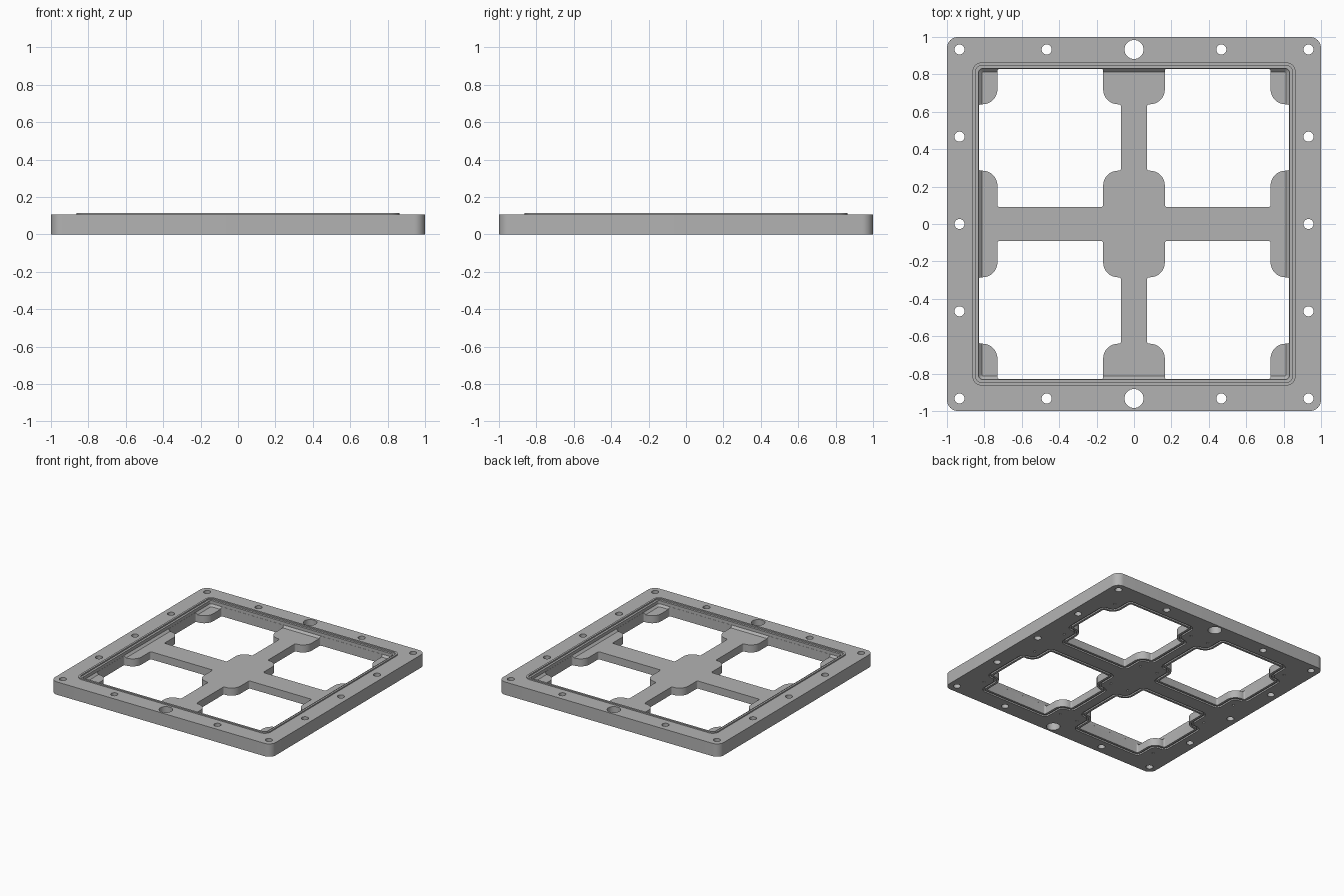
import bpy, bmesh, math
from mathutils import Vector

if "Cube" in bpy.data.objects:
    bpy.data.objects.remove(bpy.data.objects["Cube"])

grey = bpy.data.materials.new("light grey")
grey.diffuse_color = (0.45, 0.45, 0.45, 1)
grey.use_nodes = True
grey.node_tree.nodes["Principled BSDF"].inputs["Base Color"].default_value = grey.diffuse_color


def rounded(corners, n=8):
    """Polygon outline from (x, y, radius) right-angle corners."""
    out = []
    for i, (x, y, r) in enumerate(corners):
        p = Vector((x, y))
        a = (Vector(corners[i - 1][:2]) - p).normalized() * r
        b = (Vector(corners[(i + 1) % len(corners)][:2]) - p).normalized() * r
        for k in range(n + 1):
            t = math.pi / 2 * k / n
            out.append(p + a * (1 - math.sin(t)) + b * (1 - math.cos(t)))
    return out


def square(h, r):
    return rounded([(-h, -h, r), (h, -h, r), (h, h, r), (-h, h, r)])


def circle(x, y, r, n=32):
    return [Vector((x + r * math.cos(2 * math.pi * k / n),
                    y + r * math.sin(2 * math.pi * k / n))) for k in range(n)]


def window(o=0.0):
    """Window outline with pad-shaped corners, grown outward by o."""
    x0, x1, x2, x3 = 0.07 - o, 0.165 - o, 0.73 + o, 0.83 + o
    y0, y1, y2, y3 = 0.09 - o, 0.285 - o, 0.64 + o, 0.83 + o
    s, b = 0.012 + o, 0.08 - o
    return rounded([(x1, y0, s), (x2, y0, s), (x2, y1, b), (x3, y1, s),
                    (x3, y2, s), (x2, y2, b), (x2, y3, s), (x1, y3, s),
                    (x1, y2, b), (x0, y2, s), (x0, y1, s), (x1, y1, b)])


def loft(bm, layers, ring=False):
    """Join equal outlines given as (outline, z); cap the ends or close the ring."""
    loops = [[bm.verts.new((p.x, p.y, z)) for p in pts] for pts, z in layers]
    pairs = list(zip(loops, loops[1:])) + ([(loops[-1], loops[0])] if ring else [])
    for a, b in pairs:
        for i in range(len(a)):
            j = (i + 1) % len(a)
            bm.faces.new((a[i], a[j], b[j], b[i]))
    if not ring:
        bm.faces.new(loops[0][::-1])
        bm.faces.new(loops[-1])


def make(name, parts):
    """Object from a list of (layers, ring) lofts."""
    bm = bmesh.new()
    for layers, ring in parts:
        loft(bm, layers, ring)
    bmesh.ops.recalc_face_normals(bm, faces=bm.faces)
    me = bpy.data.meshes.new(name)
    bm.to_mesh(me)
    bm.free()
    me.materials.append(grey)
    ob = bpy.data.objects.new(name, me)
    bpy.context.collection.objects.link(ob)
    return ob


def prism(pts, z0, z1):
    return ([(pts, z0), (pts, z1)], False)


def mirrored(pts, sx, sy):
    return [Vector((p.x * sx, p.y * sy)) for p in pts]


SIGNS = [(sx, sy) for sx in (-1, 1) for sy in (-1, 1)]
FLOOR, TOP, LIP = 0.062, 0.105, 0.115

# plate and raised lip around the pocket
plate = make("frame_plate", [prism(square(1.0, 0.06), 0, TOP)])
lip = make("raised_lip", [prism(square(0.864, 0.05), 0.05, LIP)])

# ledge inside the lip, then pocket with chamfered floor edge
ledge = make("ledge_cutter", [prism(square(0.848, 0.035), TOP - 0.001, 0.2)])
pocket = make("pocket_cutter", [([(square(0.814, 0.012), FLOOR),
                                  (square(0.8305, 0.02), FLOOR + 0.016),
                                  (square(0.8305, 0.02), 0.2)], False)])

# four through windows
windows = make("window_cutter", [prism(mirrored(window(), sx, sy), -0.1, 0.3)
                                 for sx, sy in SIGNS])

# seal grooves around the windows on the underside
grooves = []
for sx, sy in SIGNS:
    outer, inner = (mirrored(window(o), sx, sy) for o in (0.034, 0.018))
    grooves.append(([(outer, -0.05), (outer, 0.012), (inner, 0.012), (inner, -0.05)], True))
groove = make("groove_cutter", grooves)

# bolt holes, two large dowel holes and blind screw holes under the pads
E, M = 0.933, 0.467
spots = {(sx * x, sy * y) for sx, sy in SIGNS for x, y in ((E, E), (M, E), (E, M), (E, 0))}
holes = [prism(circle(x, y, 0.027), -0.1, 0.3) for x, y in sorted(spots)]
holes += [prism(circle(0, s * E, 0.051), -0.1, 0.3) for s in (-1, 1)]
holes += [prism(circle(sx * x, sy * y, 0.009, 12), -0.1, 0.03)
          for sx, sy in SIGNS for x in (0.08, 0.82) for y in (0.17, 0.755)]
hole = make("hole_cutter", holes)

# combine everything into one solid
tools = [(lip, 'UNION'), (ledge, 'DIFFERENCE'), (pocket, 'DIFFERENCE'),
         (windows, 'DIFFERENCE'), (groove, 'DIFFERENCE'), (hole, 'DIFFERENCE')]
for tool, op in tools:
    mod = plate.modifiers.new(tool.name, 'BOOLEAN')
    mod.object, mod.operation, mod.solver = tool, op, 'EXACT'
bpy.context.view_layer.update()
dg = bpy.context.evaluated_depsgraph_get()
solid = bpy.data.meshes.new_from_object(plate.evaluated_get(dg))
plate.modifiers.clear()
plate.data = solid
for tool, op in tools:
    bpy.data.objects.remove(tool)

bpy.context.view_layer.objects.active = plate
plate.select_set(True)
bpy.ops.object.shade_smooth_by_angle(angle=math.radians(30))
